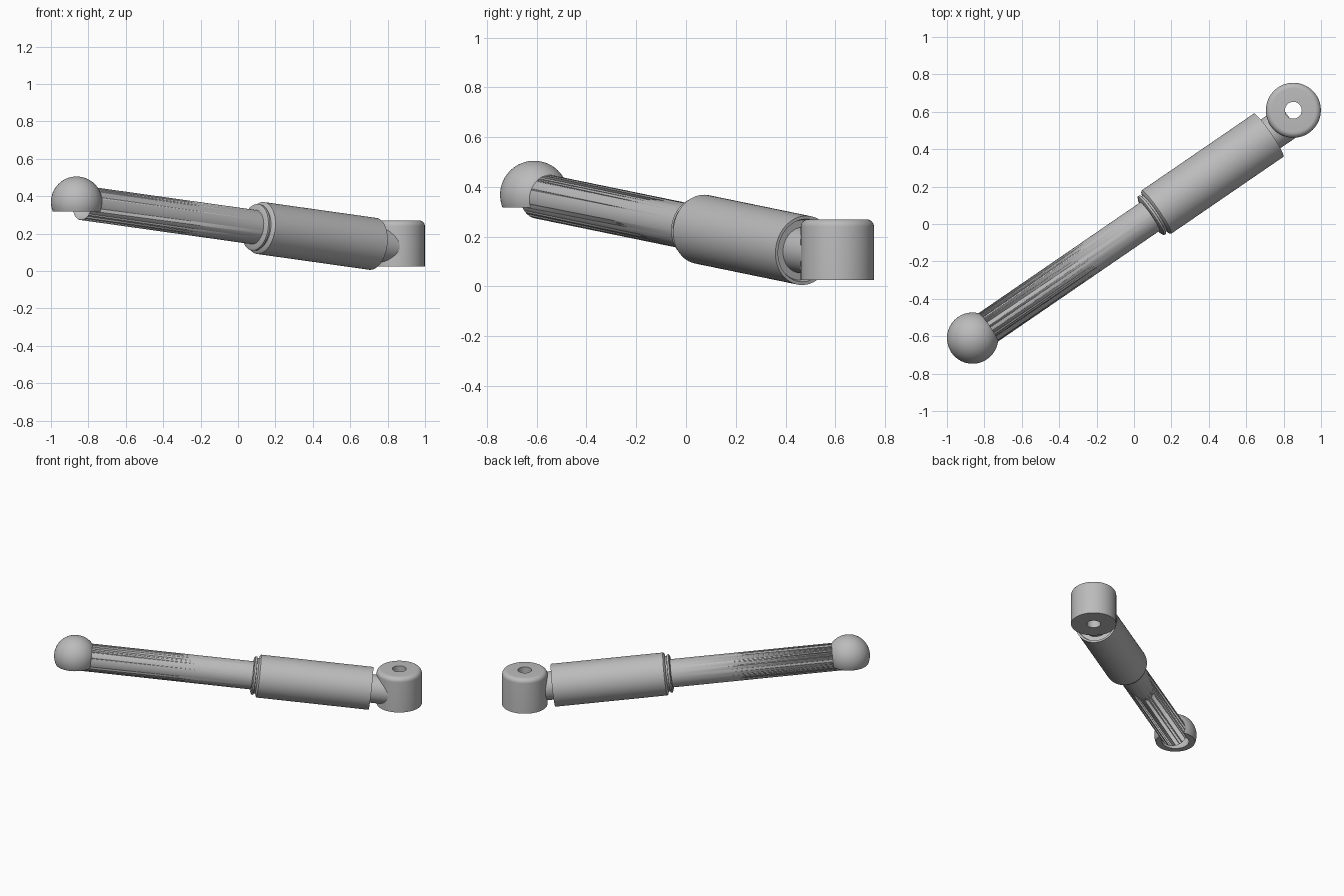
import bpy, bmesh, math
from mathutils import Vector, Matrix

cube = bpy.data.objects.get("Cube")
if cube:
    bpy.data.objects.remove(cube, do_unlink=True)

grey = bpy.data.materials.new("plain grey")
grey.use_nodes = True
colour = (0.5, 0.5, 0.5, 1)
grey.diffuse_color = colour
grey.node_tree.nodes["Principled BSDF"].inputs["Base Color"].default_value = colour

# The strut axis runs from the ball down to the end of the sleeve
BALL = Vector((-0.863, -0.61, 0.368))
SLEEVE_END = Vector((0.72, 0.475, 0.145))
AXIS = SLEEVE_END - BALL
ALONG = Matrix.Translation(BALL) @ AXIS.to_track_quat("Z", "Y").to_matrix().to_4x4()
END = AXIS.length


def lathe(name, profile, matrix, closed=False, steps=64):
    """Spin (radius, height) points round local z, then place the part."""
    bm = bmesh.new()
    verts = [bm.verts.new((r, 0, h)) for r, h in profile]
    edges = [bm.edges.new(pair) for pair in zip(verts, verts[1:])]
    if closed:
        edges.append(bm.edges.new((verts[-1], verts[0])))
    bmesh.ops.spin(bm, geom=verts + edges, cent=(0, 0, 0), axis=(0, 0, 1),
                   angle=math.tau, steps=steps)
    bmesh.ops.remove_doubles(bm, verts=bm.verts, dist=1e-5)
    bmesh.ops.recalc_face_normals(bm, faces=bm.faces)
    mesh = bpy.data.meshes.new(name)
    bm.to_mesh(mesh)
    bm.free()
    mesh.materials.append(grey)
    ob = bpy.data.objects.new(name, mesh)
    ob.matrix_world = matrix
    bpy.context.collection.objects.link(ob)
    bpy.ops.object.select_all(action="DESELECT")
    ob.select_set(True)
    bpy.context.view_layer.objects.active = ob
    bpy.ops.object.shade_smooth_by_angle(angle=math.radians(30))
    return ob


def arc(radius, start, end, count, r0=0, h0=0):
    """Points on an arc; angles are in degrees up from the horizontal."""
    angles = [math.radians(start + (end - start) * i / count) for i in range(count + 1)]
    return [(r0 + radius * math.cos(a), h0 + radius * math.sin(a)) for a in angles]


# Hollow ball cup, open underneath at a level rim
OUTER, INNER, RIM = 0.137, 0.1, -0.05
outer_rim = math.degrees(math.asin(RIM / OUTER))
inner_rim = math.degrees(math.asin(RIM / INNER))
lathe("ball_cup", arc(OUTER, 90, outer_rim, 28) + arc(INNER, inner_rim, 90, 24),
      Matrix.Translation(BALL))

# Rod, scooped out where it enters the cup
rod = lathe("rod", [(0, 0), (0.092, 0), (0.092, 1.25), (0, 1.25)], ALONG)
scoop = lathe("scoop_cutter", arc(INNER, 90, -90, 32), Matrix.Translation(BALL))
scoop.hide_render = True
scoop.hide_viewport = True
scoop.display_type = "WIRE"
cut = rod.modifiers.new("scoop", "BOOLEAN")
cut.operation = "DIFFERENCE"
cut.solver = "EXACT"
cut.object = scoop

# Sleeve with a stepped collar at the rod end and a shallow recess at the other
START = 1.194
lathe("sleeve", [
    (0, START - 0.037), (0.112, START - 0.037), (0.125, START - 0.03),
    (0.125, START - 0.018), (0.115, START - 0.016), (0.115, START - 0.006),
    (0.134, START), (0.14, START + 0.006), (0.14, END),
    (0.127, END), (0.122, END - 0.015), (0, END - 0.015)], ALONG)

# Stub joining the sleeve to the eye
lathe("eye_stub", [(0, END - 0.03), (0.093, END - 0.03),
                   (0.093, END + 0.135), (0, END + 0.135)], ALONG)

# Upright eye with a rounded top edge and a through hole
lathe("mounting_eye",
      [(0.045, 0), (0.147, 0)] + arc(0.03, 0, 90, 8, 0.117, 0.215) + [(0.045, 0.245)],
      Matrix.Translation((0.852, 0.608, 0.025)), closed=True)
